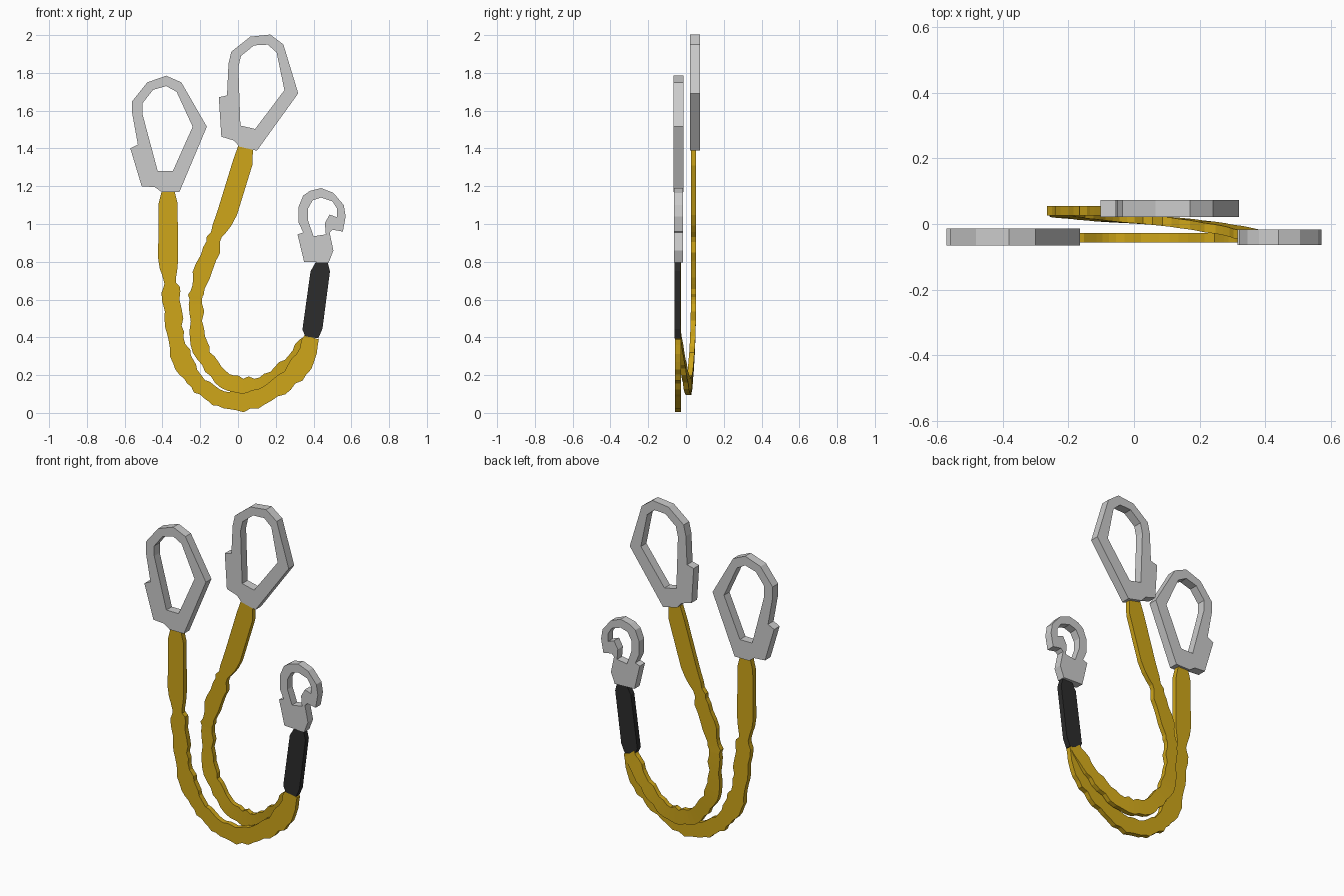
import bpy, bmesh, math, random
from mathutils import Vector, Matrix

if "Cube" in bpy.data.objects:
    bpy.data.objects.remove(bpy.data.objects["Cube"])

random.seed(4)


def material(name, rgb):
    m = bpy.data.materials.new(name)
    m.diffuse_color = (*rgb, 1)
    m.use_nodes = True
    m.node_tree.nodes["Principled BSDF"].inputs["Base Color"].default_value = m.diffuse_color
    return m


YELLOW = material("webbing_yellow", (0.62, 0.38, 0.01))
BLACK = material("sleeve_black", (0.025, 0.025, 0.025))


def finish(name, bm, mat=None):
    bmesh.ops.recalc_face_normals(bm, faces=bm.faces)
    me = bpy.data.meshes.new(name)
    bm.to_mesh(me)
    bm.free()
    ob = bpy.data.objects.new(name, me)
    bpy.context.collection.objects.link(ob)
    if mat:
        me.materials.append(mat)
    return ob


def plate(name, loops, y0, y1, mat=None, matrix=None):
    """Extrude XZ outlines (outer loop plus holes) from y0 to y1."""
    bm = bmesh.new()
    edges = []
    for pts in loops:
        vs = [bm.verts.new((x, y0, z)) for x, z in pts]
        edges += [bm.edges.new((a, b)) for a, b in zip(vs, vs[1:] + vs[:1])]
    bmesh.ops.triangle_fill(bm, edges=edges, use_beauty=True, normal=(0, -1, 0))
    ext = bmesh.ops.extrude_face_region(bm, geom=bm.faces[:], use_keep_orig=True)
    moved = [g for g in ext["geom"] if isinstance(g, bmesh.types.BMVert)]
    bmesh.ops.translate(bm, verts=moved, vec=(0, y1 - y0, 0))
    if matrix:
        bmesh.ops.transform(bm, matrix=matrix, verts=bm.verts)
    return finish(name, bm, mat)


def catmull(a, b, c, d, t):
    return 0.5 * (2 * b + (c - a) * t + (2 * a - 5 * b + 4 * c - d) * t * t
                  + (3 * b - a - 3 * c + d) * t ** 3)


def strap(name, knots, thick):
    """Sweep a flat band along (x, y, z, width) knots, rippled past the smooth end."""
    k = [Vector(p) for p in knots]
    rows = [(k[0], 0), (k[1], 0)]
    for i in range(2, len(k) - 1):
        for t in (0, 1 / 3, 2 / 3):
            p = catmull(k[i - 1], k[i], k[i + 1], k[min(i + 2, len(k) - 1)], t)
            rows.append((p, 0.008 if i > 2 else 0))
    rows.append((k[-1], 0))
    bm = bmesh.new()
    rings = []
    for i, (p, amp) in enumerate(rows):
        d = rows[min(i + 1, len(rows) - 1)][0] - rows[max(i - 1, 0)][0]
        n = Vector((d.z, 0, -d.x)).normalized()
        c = Vector((p.x, p.y, p.z))
        e0, e1 = (p.w / 2 + random.uniform(-amp, amp) for _ in range(2))
        y = Vector((0, thick / 2, 0))
        rings.append([bm.verts.new(v) for v in
                      (c + n * e0 - y, c + n * e0 + y, c - n * e1 + y, c - n * e1 - y)])
    for a, b in zip(rings, rings[1:]):
        for j in range(4):
            bm.faces.new((a[j], a[(j + 1) % 4], b[(j + 1) % 4], b[j]))
    bm.faces.new(rings[0])
    bm.faces.new(rings[-1])
    low = min(v.co.z for v in bm.verts)
    for v in bm.verts:                      # keep the lowest fold on the ground
        if low < 0 or v.co.z < 0.02:
            v.co.z = max(v.co.z, 0)
    return finish(name, bm, YELLOW)


# Large snap hooks: same outline, the second one tilted
big_outer = [(-.38, 1.785), (-.30, 1.75), (-.165, 1.515), (-.31, 1.17), (-.405, 1.17),
             (-.44, 1.195), (-.51, 1.20), (-.57, 1.40), (-.53, 1.42), (-.56, 1.585),
             (-.56, 1.65), (-.48, 1.75)]
big_hole = [(-.38, 1.73), (-.325, 1.70), (-.24, 1.515), (-.345, 1.28), (-.425, 1.28),
            (-.48, 1.485), (-.505, 1.58), (-.505, 1.64), (-.45, 1.71)]
plate("large_hook_left", [big_outer, big_hole], -.066, -.014)
tilt = (Matrix.Translation((.10, .087, 1.388)) @ Matrix.Rotation(math.radians(13), 4, 'Y')
        @ Matrix.Translation((.31, 0, -1.17)))
plate("large_hook_right", [big_outer, big_hole], -.066, -.014, matrix=tilt)

# Small hook
small_outer = [(.38, 1.175), (.44, 1.19), (.505, 1.165), (.56, 1.10), (.57, 1.04), (.555, .96),
               (.50, .97), (.485, .955), (.505, .86), (.48, .795), (.35, .80), (.315, .945),
               (.345, .955), (.32, 1.01), (.32, 1.09), (.345, 1.15)]
small_hole = [(.37, 1.08), (.395, 1.125), (.44, 1.14), (.50, 1.12), (.525, 1.08), (.525, 1.035),
              (.485, 1.05), (.46, 1.005), (.465, .945), (.40, .935), (.37, 1.02)]
plate("small_hook", [small_outer, small_hole], -.064, -.016)

# Black sleeve joining both straps to the small hook
plate("sleeve", [[(.41, .795), (.475, .795), (.487, .75), (.447, .445), (.425, .395),
                  (.357, .405), (.341, .44), (.384, .75)]], -.062, -.030, BLACK)

# Webbing straps
Y = -.042
left = [(-.37, 1.17, .07), (-.37, 1.11, .10), (-.37, .82, .106), (-.36, .71, .07),
        (-.355, .64, .09), (-.34, .495, .09), (-.325, .39, .085), (-.295, .285, .105),
        (-.25, .205, .085), (-.20, .145, .09), (-.135, .10, .09), (-.065, .07, .09),
        (.025, .06, .10), (.125, .085, .095), (.22, .14, .09), (.30, .21, .10),
        (.355, .29, .11), (.392, .40, .075)]
strap("strap_left", [(x, Y, z, w) for x, z, w in left], .03)
strap("strap_right", [
    (.04, .04, 1.405, .08), (.025, .04, 1.325, .105), (-.055, .04, 1.065, .105),
    (-.115, .04, .945, .075), (-.145, .04, .865, .09), (-.19, .04, .73, .09),
    (-.22, .04, .64, .07), (-.225, .04, .575, .08), (-.215, .037, .44, .07),
    (-.195, .033, .335, .085), (-.14, .027, .245, .075), (-.065, .02, .17, .08),
    (.025, .014, .145, .085), (.125, .005, .155, .08), (.22, -.007, .21, .08),
    (.295, -.02, .285, .08), (.355, -.033, .36, .08), (.39, -.04, .40, .075)], .028)
